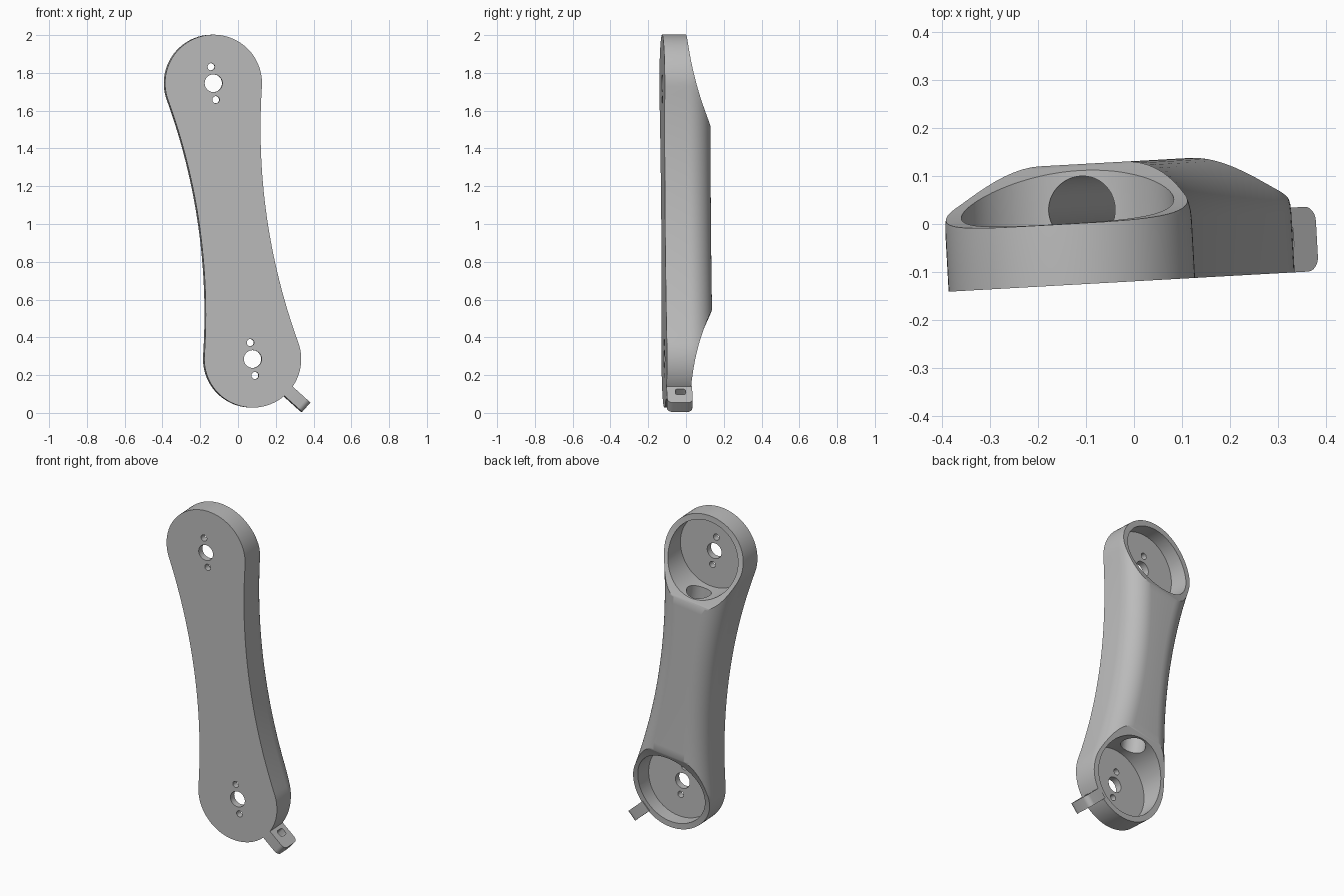
import bpy, bmesh, math
from mathutils import Matrix, Vector

if "Cube" in bpy.data.objects:
    bpy.data.objects.remove(bpy.data.objects["Cube"], do_unlink=True)

# Local frame: x across the arm, y depth from the front face, z along the arm
LENGTH, RADIUS, WAIST, DEPTH, FILLET = 1.475, 0.257, 0.18, 0.25, 0.125
POSE = (Matrix.Translation((0.078, -0.115, 0.285))
        @ Matrix.Rotation(math.radians(3.2), 4, 'Z')
        @ Matrix.Rotation(math.radians(-8.1), 4, 'Y'))

grey = bpy.data.materials.new("plain grey")
grey.use_nodes = True
colour = (0.5, 0.5, 0.5, 1)
grey.diffuse_color = colour
grey.node_tree.nodes["Principled BSDF"].inputs["Base Color"].default_value = colour


def loft(name, rings):
    """Closed solid through rings that share one point count."""
    bm = bmesh.new()
    loops = [[bm.verts.new(p) for p in ring] for ring in rings]
    n = len(loops[0])
    for a, b in zip(loops, loops[1:]):
        for i in range(n):
            j = (i + 1) % n
            bm.faces.new((a[i], a[j], b[j], b[i]))
    bm.faces.new(loops[0][::-1])
    bm.faces.new(loops[-1])
    bmesh.ops.recalc_face_normals(bm, faces=bm.faces)
    mesh = bpy.data.meshes.new(name)
    bm.to_mesh(mesh)
    bm.free()
    mesh.materials.append(grey)
    ob = bpy.data.objects.new(name, mesh)
    bpy.context.collection.objects.link(ob)
    return ob


def cylinder(start, end, radius, n=64):
    start, end = Vector(start), Vector(end)
    turn = (end - start).to_track_quat('Z', 'Y')
    circle = [turn @ Vector((radius * math.cos(k * math.tau / n),
                             radius * math.sin(k * math.tau / n), 0)) for k in range(n)]
    return loft("cutter", [[c + p for c in circle] for p in (start, end)])


def cut(ob, cutter):
    cutter.hide_render = True
    mod = ob.modifiers.new("cut", 'BOOLEAN')
    mod.operation, mod.solver, mod.object = 'DIFFERENCE', 'EXACT', cutter
    bpy.context.view_layer.objects.active = ob
    bpy.ops.object.modifier_apply(modifier=mod.name)
    bpy.data.objects.remove(cutter, do_unlink=True)


def finish(ob):
    ob.matrix_world = POSE
    bpy.ops.object.select_all(action='DESELECT')
    ob.select_set(True)
    bpy.context.view_layer.objects.active = ob
    bpy.ops.object.shade_smooth_by_angle(angle=math.radians(30))


def outline(inset, y):
    """Two end circles joined by concave tangent arcs, offset inwards."""
    half = LENGTH / 2
    big = (half**2 + WAIST**2 - RADIUS**2) / (2 * (RADIUS - WAIST))
    lean = math.asin(half / (big + RADIUS))
    r, arc = RADIUS - inset, big + inset
    pts = []
    for side in (1, -1):
        # Half turn around one end, then the waist arc running to the other end
        for k in range(49):
            a = -lean + (math.pi + 2 * lean) * k / 48
            pts.append((side * r * math.cos(a), side * (half + r * math.sin(a))))
        for k in range(1, 32):
            a = lean * (1 - 2 * k / 32)
            pts.append((side * (arc * math.cos(a) - big - WAIST), side * arc * math.sin(a)))
    return [(x, y, z + half) for x, z in pts]


# Arm body with a rounded back edge
lean_check = math.pi / 2
rings = [outline(0, 0)]
for k in range(13):
    a = lean_check * k / 12
    rings.append(outline(FILLET * (1 - math.cos(a)), DEPTH - FILLET + FILLET * math.sin(a)))

# The end turn must stop where the waist arcs begin
arm = loft("arm", rings)

# Curved scoop, round pocket and holes at each end
for centre, inward in ((0, 1), (LENGTH, -1)):
    curve = []
    for k in range(25):
        d = -0.255 + 0.54 * k / 24
        curve.append((0.127 + 0.482 * (d + 0.255)**2, centre + inward * d))
    first, last = curve[0], curve[-1]
    profile = [(first[0], centre - inward * 0.4)] + curve
    profile += [(0.5, last[1]), (0.5, centre - inward * 0.4)]
    cut(arm, loft("cutter", [[(x, y, z) for y, z in profile] for x in (-0.5, 0.5)]))
    cut(arm, cylinder((0, 0.04, centre), (0, 0.5, centre), 0.222, 96))
    for offset, radius in ((0, 0.047), (0.088, 0.019), (-0.088, 0.019)):
        z = centre + offset
        cut(arm, cylinder((0, -0.1, z), (0, 0.1, z), radius, 32))

# Cable tunnel between the pockets
cut(arm, cylinder((0, 0.155, 0.06), (0, 0.155, LENGTH - 0.06), 0.07))
finish(arm)


# Small slotted tab on the lower end
def rounded(r0, r1, y0, y1, rad, corners):
    pts = []
    for i, (r, y, sr, sy) in enumerate(((r1, y1, -1, -1), (r0, y1, 1, -1),
                                        (r0, y0, 1, 1), (r1, y0, -1, 1))):
        if i not in corners:
            pts.append((r, y))
            continue
        for k in range(7):
            a = math.pi / 2 * (i + k / 6)
            pts.append((r + sr * rad + rad * math.cos(a), y + sy * rad + rad * math.sin(a)))
    return pts


def across(name, profile, half):
    a = math.radians(-50)
    out, side = Vector((math.cos(a), 0, math.sin(a))), Vector((-math.sin(a), 0, math.cos(a)))
    return loft(name, [[out * r + side * t + Vector((0, y, 0)) for r, y in profile]
                       for t in (-half, half)])


tab = across("strap_tab", rounded(0.245, 0.383, 0, 0.135, 0.03, (0, 3)), 0.033)
cut(tab, across("cutter", rounded(0.275, 0.318, 0.045, 0.1, 0.012, (0, 1, 2, 3)), 0.1))
finish(tab)
